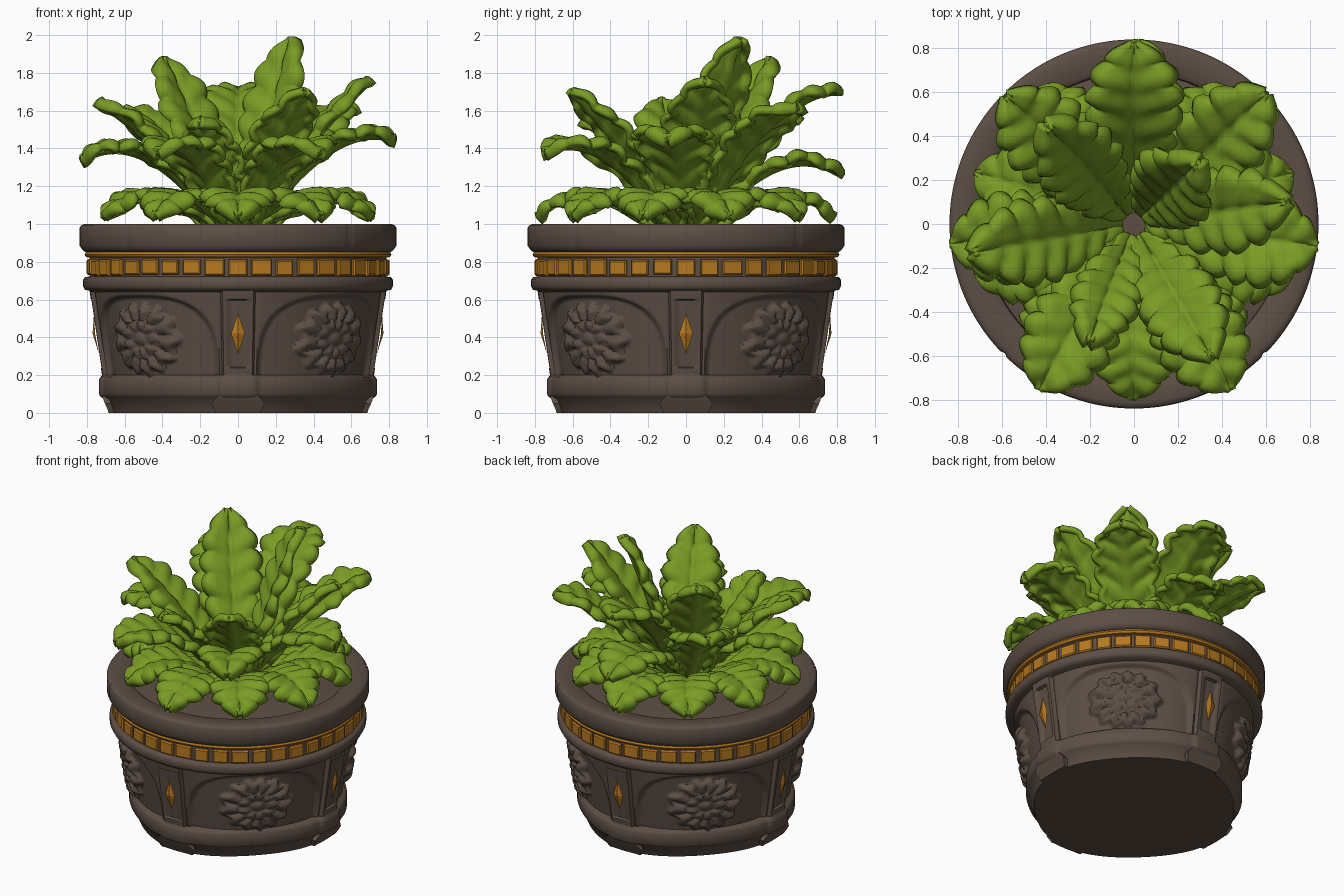
import bpy, math, random
from mathutils import Vector

if "Cube" in bpy.data.objects:
    bpy.data.objects.remove(bpy.data.objects["Cube"])

random.seed(4)
TAU = math.tau


def material(name, rgb):
    m = bpy.data.materials.new(name)
    m.diffuse_color = (*rgb, 1)
    m.use_nodes = True
    m.node_tree.nodes["Principled BSDF"].inputs["Base Color"].default_value = m.diffuse_color
    return m


BROWN = material("brown_stone", (0.108, 0.077, 0.059))
ORANGE = material("orange_inlay", (0.47, 0.19, 0.014))
GREEN = material("leaf_green", (0.19, 0.33, 0.018))


def make(name, verts, faces, mat, angle=50):
    me = bpy.data.meshes.new(name)
    me.from_pydata(verts, [], faces)
    me.materials.append(mat)
    me.shade_smooth()
    me.set_sharp_from_angle(angle=math.radians(angle))
    ob = bpy.data.objects.new(name, me)
    bpy.context.collection.objects.link(ob)
    return ob


def lathe(name, profile, n, mat, relief=lambda a, z, r: 0, caps=True, angle=50):
    verts, faces = [], []
    for r, z in profile:
        for j in range(n):
            a = TAU * j / n
            q = r + relief(a, z, r)
            verts.append((q * math.cos(a), q * math.sin(a), z))
    rows = len(profile)
    for i in range(rows - 1):
        for j in range(n):
            k = (j + 1) % n
            faces.append((i * n + j, i * n + k, (i + 1) * n + k, (i + 1) * n + j))
    if caps:
        faces.append(tuple(reversed(range(n))))
        faces.append(tuple(range((rows - 1) * n, rows * n)))
    return make(name, verts, faces, mat, angle)


def step(x, lo, hi):
    t = max(0, min(1, (x - lo) / (hi - lo)))
    return t * t * (3 - 2 * t)


# Relief on the pot wall: four arched panels with flowers, four pilasters
def wall_relief(a, z, r):
    q = (a % (TAU / 4)) - TAU / 8          # 0 at the panel centre
    u = q * 0.74
    pu = abs(TAU / 8 - abs(q)) * 0.74      # distance from the pilaster centre
    if z < 0.195:                          # base: flatter sides, block under each pilaster
        flat = -0.035 * math.cos(2 * q) ** 2
        return flat * (1 - step(0.12 - pu, 0, 0.02)) + 0.012 * step(0.11 - pu, 0, 0.015)
    if z > 0.645:
        return 0
    arch = (abs(u) / 0.47) ** 3 + (max(0, z - 0.21) / 0.41) ** 3
    h = -0.015 - 0.03 * (1 - step(arch, 0.88, 1.05))
    if pu < 0.10:                          # pilaster with a shallow slot
        h = -0.045 + 0.05 * step(0.10 - pu, 0, 0.02)
        if 0.24 < z < 0.6:
            h -= 0.018 * step(0.06 - pu, 0, 0.02)
    v = z - 0.39
    phi = math.atan2(v, u)
    rho = math.hypot(u / 0.25, v / 0.19)
    edge = 1 + 0.07 * math.cos(13 * phi)
    if rho < edge:                         # flower
        k = rho / edge
        petal = abs(math.cos(6.5 * phi + 1.2 * k))
        if k > 0.55:
            f = 0.022 + 0.026 * petal * (1 - step(k, 0.8, 1.0))
        elif k > 0.22:
            f = 0.034 + 0.018 * abs(math.cos(4.5 * phi)) * math.sin((k - 0.22) / 0.33 * math.pi)
        else:
            f = 0.03 + 0.022 * math.cos(k / 0.22 * math.pi / 2)
        h += f * step(1 - k, 0, 0.08)
    return h


profile = [(0.672, 0), (0.70, 0.075), (0.715, 0.085), (0.725, 0.10), (0.725, 0.175), (0.715, 0.19)]
profile += [(0.715 + 0.065 * i / 60, 0.2 + 0.44 * i / 60) for i in range(61)]
profile += [(0.785, 0.647), (0.81, 0.652), (0.82, 0.67), (0.82, 0.705), (0.81, 0.718), (0.785, 0.722), (0.785, 0.84)]
lathe("pot_body", profile, 360, BROWN, wall_relief)


# Rim ring with four shallow seams
def rim_relief(a, z, r):
    q = abs((a % (TAU / 4)) - TAU / 8)
    return -0.008 * (1 - step(q, 0.004, 0.02)) if r > 0.8 else 0


lathe("pot_rim", [(0.70, 0.85), (0.81, 0.852), (0.825, 0.865), (0.838, 0.885), (0.838, 0.98), (0.828, 0.995),
                  (0.81, 1.0), (0.71, 1.0), (0.69, 0.985), (0.685, 0.87)], 240, BROWN, rim_relief, caps=False)
lathe("soil", [(0.70, 0.86), (0.70, 0.885), (0.55, 0.91), (0.2, 0.93)], 48, BROWN)

# Small feet under the pilasters
for i in range(4):
    a = TAU * i / 4
    c, s = math.cos(a), math.sin(a)
    ring = [(r, t, z) for z, w, o in ((0, 0.12, 0.68), (0.05, 0.14, 0.705), (0.09, 0.11, 0.72))
            for r, t in ((0.6, -w), (o, -w), (o, w), (0.6, w))]
    vs = [(r * c - t * s, r * s + t * c, z) for r, t, z in ring]
    fs = [(3, 2, 1, 0), (8, 9, 10, 11)]
    fs += [(4 * k + j, 4 * k + (j + 1) % 4, 4 * k + 4 + (j + 1) % 4, 4 * k + 4 + j) for k in range(2) for j in range(4)]
    make("pilaster_foot", vs, fs, BROWN)

    # Diamond inlay on the pilaster, raised in the middle
    pts = [(0.735, 0, 0.31), (0.757, 0.037, 0.42), (0.762, 0, 0.53), (0.757, -0.037, 0.42), (0.77, 0, 0.42)]
    vs = [(r * c - t * s, r * s + t * c, z) for r, t, z in pts]
    make("diamond_inlay", vs, [(0, 1, 4), (1, 2, 4), (2, 3, 4), (3, 0, 4)], ORANGE, 20)

# Thin orange ring and the row of tiles
lathe("orange_ring", [(0.78, 0.822), (0.805, 0.825), (0.812, 0.838), (0.805, 0.852), (0.78, 0.855)], 160, ORANGE, caps=False)
N = 40
verts, faces = [], []
for i in range(N):
    a0 = TAU * (i + 0.5 * (N % 2)) / N
    half = TAU / N * random.uniform(0.36, 0.44)
    lo, hi = 0.724 + random.uniform(0, 0.008), 0.816 - random.uniform(0, 0.008)
    b = len(verts)
    for r, k in ((0.78, 0), (0.795, 0), (0.803, 0.008)):
        for sa, z in ((-1, lo + k), (1, lo + k), (1, hi - k), (-1, hi - k)):
            a = a0 + sa * (half - k)
            verts.append((r * math.cos(a), r * math.sin(a), z))
    for k in (0, 4):
        faces += [(b + k + j, b + k + (j + 1) % 4, b + k + 4 + (j + 1) % 4, b + k + 4 + j) for j in range(4)]
    faces.append((b + 8, b + 9, b + 10, b + 11))
make("orange_tiles", verts, faces, ORANGE, 30)


# Lobed leaf swept along a curve from the plant's centre to its tip
def leaf(name, tip, ctrl_z, width, ctrl_r=0.5, base_z=0.95, lobes=7, cup=0.22):
    tip = Vector(tip)
    a = math.atan2(tip.y, tip.x)
    out = Vector((math.cos(a), math.sin(a), 0))
    side = Vector((-math.sin(a), math.cos(a), 0))
    R = math.hypot(tip.x, tip.y)
    p0 = out * 0.06 + Vector((0, 0, base_z))
    p1 = out * R * ctrl_r + Vector((0, 0, ctrl_z))
    nt, ns = 56, 14
    ph = random.uniform(0, TAU)
    vs, fs = [], []
    for i in range(nt + 1):
        t = i / nt
        p = p0 * (1 - t) ** 2 + p1 * 2 * t * (1 - t) + tip * t * t
        tan = ((p1 - p0) * (1 - t) + (tip - p1) * t).normalized()
        nor = tan.cross(side)
        w = 0.3 + 0.7 * math.sin(math.pi / 2 * min(t / 0.6, 1))
        if t > 0.6:
            w *= max(0.03, 1 - ((t - 0.6) / 0.4) ** 2.1) ** 0.75
        lobe = abs(math.sin(math.pi * lobes * t))
        w *= width * (0.86 + 0.22 * lobe)
        for j in range(ns + 1):
            s = 2 * j / ns - 1
            e = abs(s)
            lift = cup * w * e - 0.016 * math.exp(-(s / 0.13) ** 2)
            lift -= 0.045 * max(0, (e - 0.7) / 0.3) ** 2
            lift += 0.014 * math.sin(TAU * lobes * 0.5 * t + ph) * e * e
            lift += 0.008 * math.cos(TAU * lobes * (t - 0.09 * e)) * math.sin(math.pi * e)
            sweep = 0.05 * e * width / 0.2 * (1 - t)
            vs.append(p + side * (s * w) + nor * lift + tan * sweep)
    m = ns + 1
    for i in range(nt):
        for j in range(ns):
            k = i * m + j
            fs.append((k, k + m, k + m + 1, k + 1))
    ob = make(name, vs, fs, GREEN, 180)
    sol = ob.modifiers.new("thickness", "SOLIDIFY")
    sol.thickness = 0.036
    sol.offset = 0


# Inner upright leaves: tip position, curve height, half width
for tip, cz, w in [((0.28, 0.27, 1.985), 1.52, 0.19), ((-0.39, 0.44, 1.88), 1.5, 0.18),
                   ((0.69, 0.10, 1.77), 1.46, 0.18), ((-0.73, -0.13, 1.66), 1.42, 0.18),
                   ((-0.20, -0.53, 1.56), 1.36, 0.14), ((0.35, -0.60, 1.71), 1.42, 0.17)]:
    leaf("inner_leaf", tip, cz, w)

# Middle arching leaves
for tip, cz, w in [((0, 0.82, 1.71), 1.75, 0.20), ((0.60, 0.59, 1.63), 1.55, 0.19),
                   ((-0.58, 0.58, 1.60), 1.55, 0.19), ((0.83, -0.10, 1.46), 1.58, 0.20),
                   ((-0.83, -0.09, 1.35), 1.56, 0.19), ((-0.43, -0.75, 1.39), 1.55, 0.19),
                   ((0.44, -0.75, 1.39), 1.55, 0.19), ((0.02, 0.83, 1.27), 1.5, 0.19)]:
    leaf("middle_leaf", tip, cz, w, ctrl_r=0.6)

# Low leaves drooping over the rim
for i in range(10):
    a = -TAU / 4 + TAU * i / 10
    r = 0.79 if i in (0, 5) else 0.75
    leaf("low_leaf", (r * math.cos(a), r * math.sin(a), 1.045), 1.32, 0.18, ctrl_r=0.68, base_z=0.93, cup=0.08)
